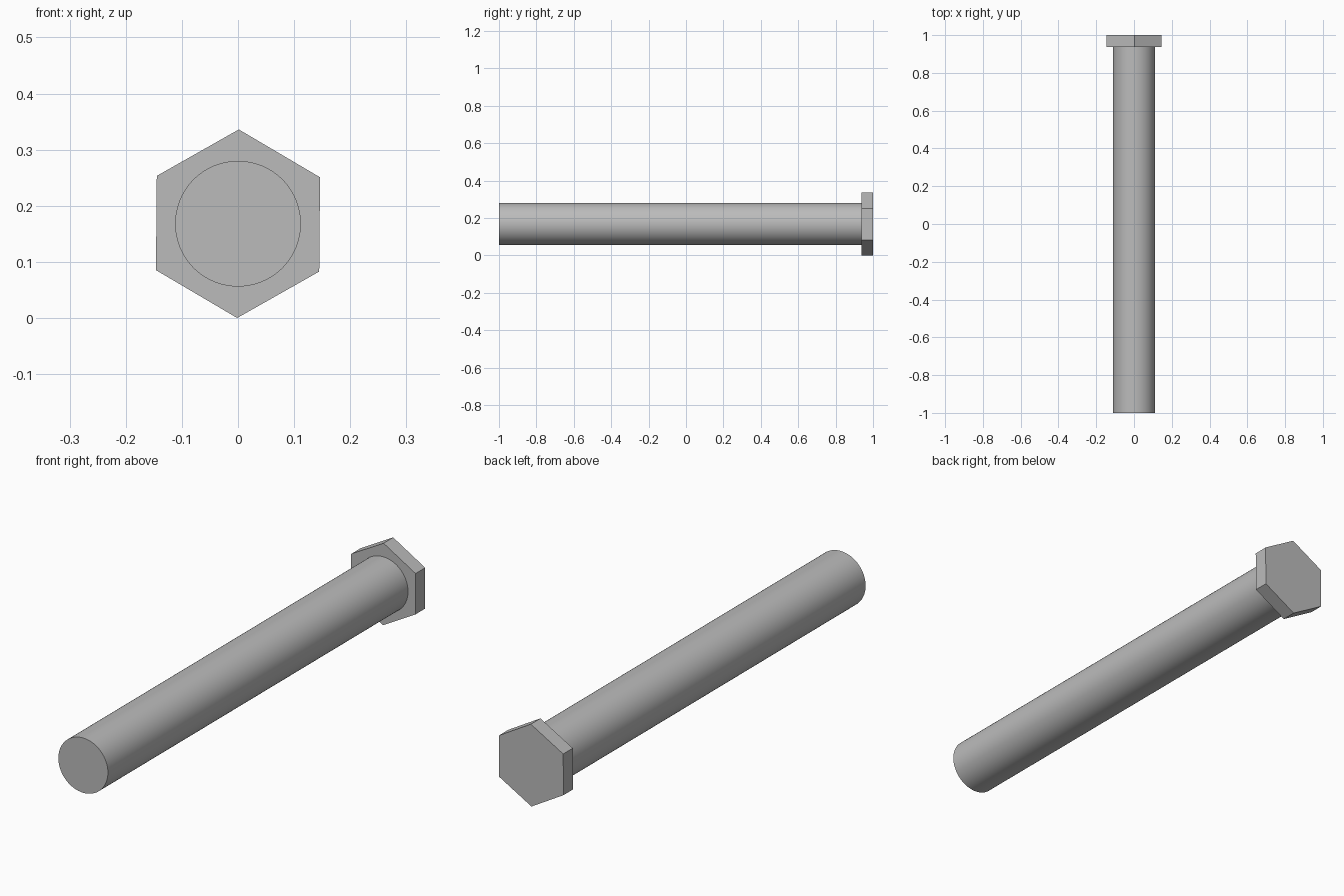
import bpy
import math

cube = bpy.data.objects.get("Cube")
if cube:
    bpy.data.objects.remove(cube, do_unlink=True)

AXIS_Z = 0.168      # height of the bolt axis
HEAD_FRONT = 0.938  # where the shaft meets the head

steel = bpy.data.materials.new("steel_grey")
steel.use_nodes = True
color = (0.5, 0.5, 0.5, 1)
steel.diffuse_color = color
steel.node_tree.nodes["Principled BSDF"].inputs["Base Color"].default_value = color


def prism(name, sides, radius, y0, y1, roll=0.0):
    """Cylinder or prism lying along y, from y0 to y1."""
    bpy.ops.mesh.primitive_cylinder_add(
        vertices=sides, radius=radius, depth=y1 - y0,
        location=(0, (y0 + y1) / 2, AXIS_Z),
        rotation=(math.pi / 2, math.radians(roll), 0))
    obj = bpy.context.object
    obj.name = name
    obj.data.materials.append(steel)
    return obj


# Round shaft, smooth along its side
prism("shaft", 96, 0.112, -1, HEAD_FRONT)
bpy.ops.object.shade_smooth_by_angle(angle=math.radians(30))

# Flat-faced hexagonal head, point upwards
prism("hex_head", 6, 0.168, HEAD_FRONT, 1, roll=0.5)
